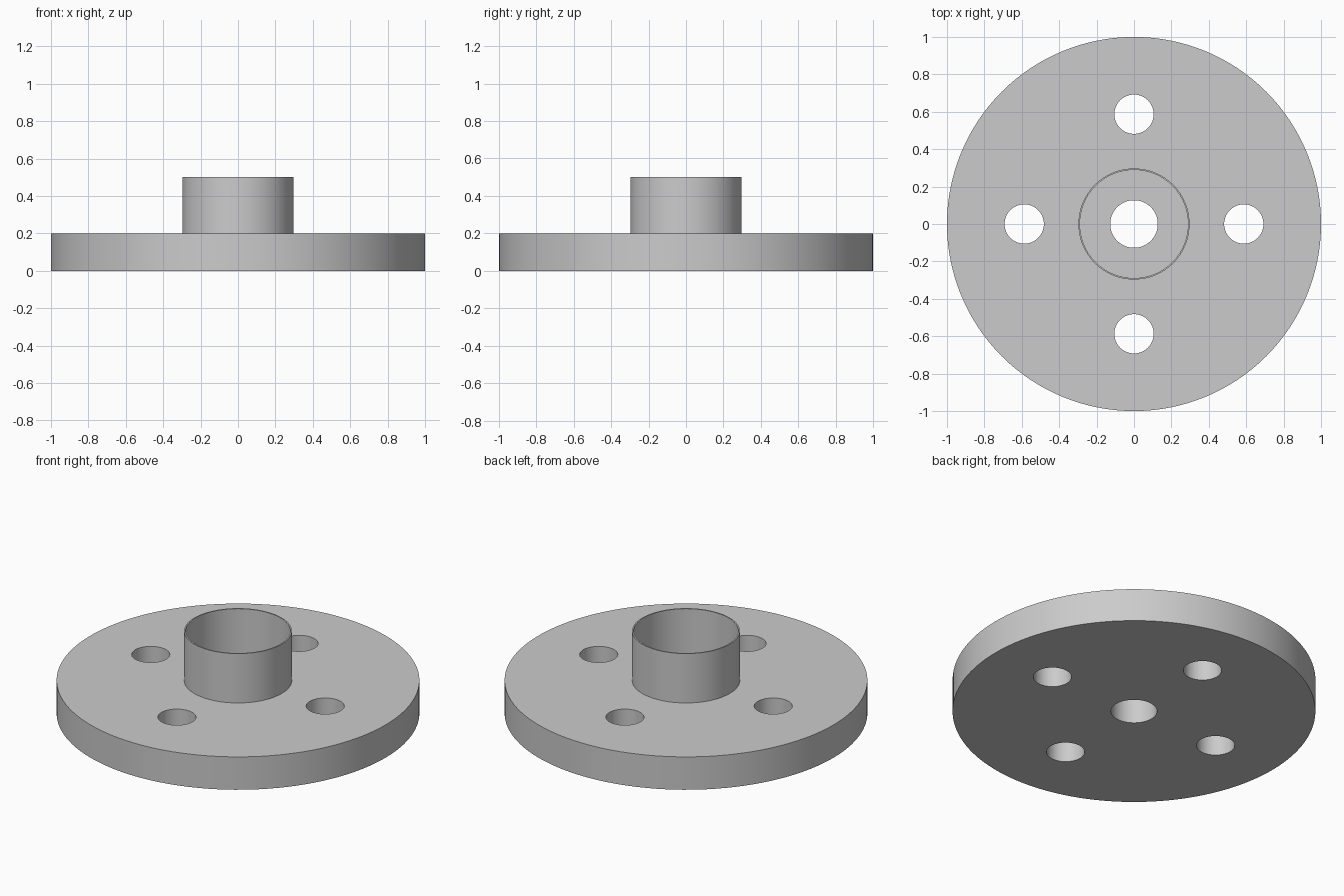
import bpy, bmesh, math
from mathutils import Matrix, Vector

cube = bpy.data.objects.get("Cube")
if cube:
    bpy.data.objects.remove(cube, do_unlink=True)

steel = bpy.data.materials.new("grey_steel")
steel.use_nodes = True
GREY = (0.6, 0.6, 0.6, 1)
steel.diffuse_color = GREY
steel.node_tree.nodes["Principled BSDF"].inputs["Base Color"].default_value = GREY

BASE_H, TOP, SLEEVE_R, BORE_R = 0.2, 0.5, 0.297, 0.289
HOLE_R, HOLE_DIST, CENTRE_R = 0.105, 0.587, 0.127


def new_object(name, bm):
    mesh = bpy.data.meshes.new(name)
    bm.to_mesh(mesh)
    bm.free()
    obj = bpy.data.objects.new(name, mesh)
    bpy.context.collection.objects.link(obj)
    return obj


# Flange with sleeve: one closed profile turned around z
profile = [(CENTRE_R, 0), (1, 0), (1, BASE_H), (SLEEVE_R, BASE_H),
           (SLEEVE_R, TOP), (BORE_R, TOP), (BORE_R, BASE_H), (CENTRE_R, BASE_H)]
bm = bmesh.new()
verts = [bm.verts.new((r, 0, z)) for r, z in profile]
edges = [bm.edges.new((v, verts[i - 1])) for i, v in enumerate(verts)]
bmesh.ops.spin(bm, geom=verts + edges, axis=(0, 0, 1), cent=(0, 0, 0),
               angle=math.tau, steps=128, use_merge=True)
bmesh.ops.remove_doubles(bm, verts=bm.verts, dist=1e-5)
bmesh.ops.recalc_face_normals(bm, faces=bm.faces)
flange = new_object("flange", bm)
flange.data.materials.append(steel)

# Bolt holes: four cutters in a ring
bm = bmesh.new()
for i in range(4):
    spot = Matrix.Rotation(i * math.pi / 2, 4, 'Z') @ Vector((HOLE_DIST, 0, BASE_H / 2))
    bmesh.ops.create_cone(bm, cap_ends=True, segments=64, radius1=HOLE_R,
                          radius2=HOLE_R, depth=BASE_H * 2,
                          matrix=Matrix.Translation(spot))
cutter = new_object("bolt_hole_cutter", bm)
cutter.data.materials.append(steel)
cutter.hide_render = True
cutter.hide_set(True)

cut = flange.modifiers.new("bolt_holes", 'BOOLEAN')
cut.operation = 'DIFFERENCE'
cut.solver = 'EXACT'
cut.object = cutter

# Bake the holes, then smooth the round walls
bpy.ops.object.select_all(action='DESELECT')
flange.select_set(True)
bpy.context.view_layer.objects.active = flange
bpy.ops.object.modifier_apply(modifier=cut.name)
bpy.data.objects.remove(cutter, do_unlink=True)
bpy.ops.object.shade_smooth_by_angle(angle=math.radians(30))
